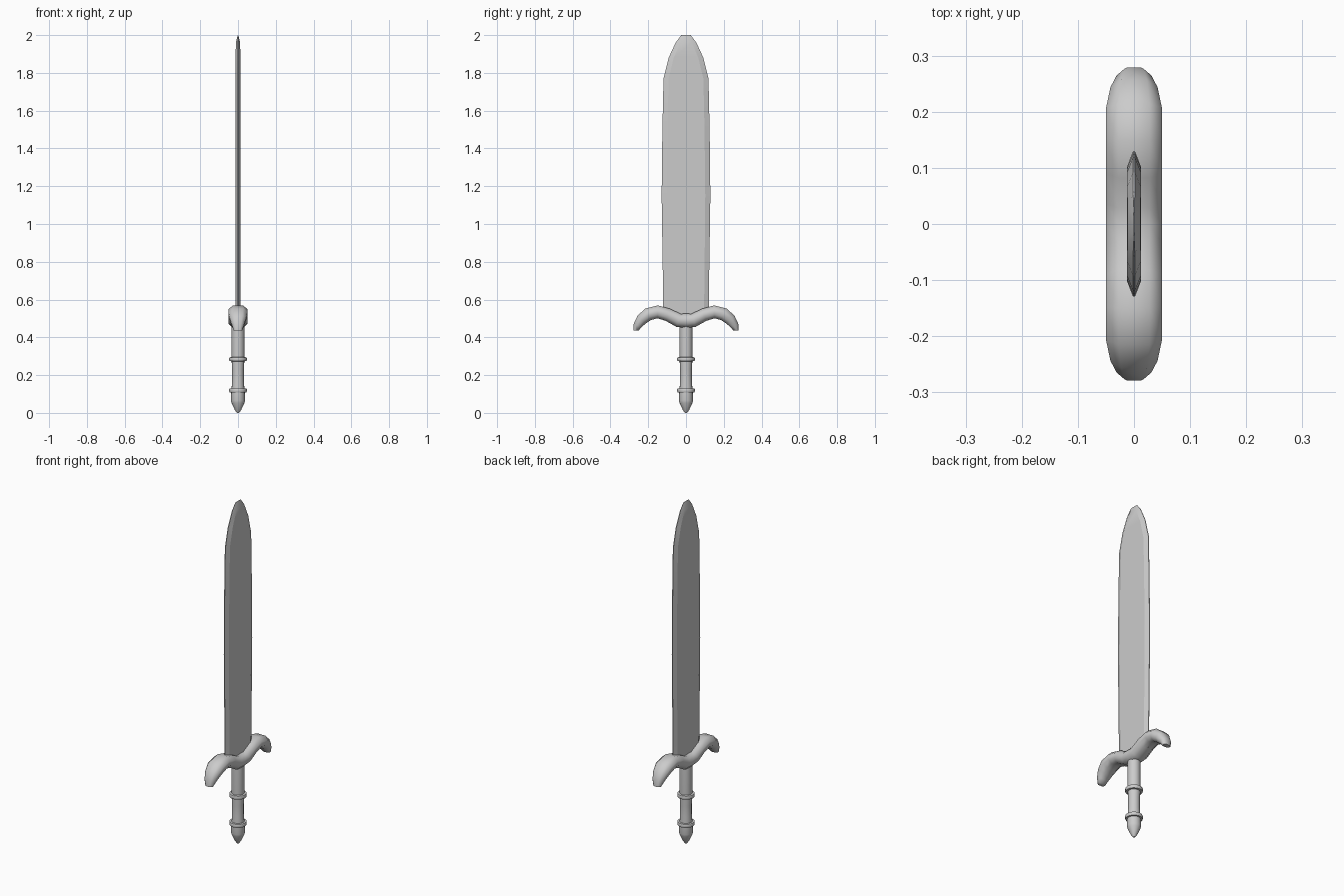
import bpy, bmesh
from math import cos, sin, pi, radians
from mathutils import Vector

if "Cube" in bpy.data.objects:
    bpy.data.objects.remove(bpy.data.objects["Cube"])


def loft(name, rings, angle):
    """Skin a list of equal-length closed rings and cap both ends."""
    bm = bmesh.new()
    vs = [[bm.verts.new(p) for p in r] for r in rings]
    n = len(vs[0])
    for a, b in zip(vs, vs[1:]):
        for i in range(n):
            j = (i + 1) % n
            bm.faces.new((a[i], a[j], b[j], b[i]))
    bm.faces.new(vs[0][::-1])
    bm.faces.new(vs[-1])
    bmesh.ops.recalc_face_normals(bm, faces=bm.faces)
    me = bpy.data.meshes.new(name)
    bm.to_mesh(me)
    bm.free()
    ob = bpy.data.objects.new(name, me)
    bpy.context.collection.objects.link(ob)
    bpy.ops.object.select_all(action='DESELECT')
    bpy.context.view_layer.objects.active = ob
    ob.select_set(True)
    bpy.ops.object.shade_smooth_by_angle(angle=radians(angle))
    return ob


def lathe(name, profile, sides=16):
    """Revolve (radius, z) points about the z axis."""
    return loft(name, [[(r * cos(2 * pi * i / sides), r * sin(2 * pi * i / sides), z)
                        for i in range(sides)] for r, z in profile], 40)


# Blade: (z, half width, bevel width, half thickness), flat faces with bevelled edges
blade = [(0.49, 0.120, 0.025, 0.0125), (0.75, 0.123, 0.025, 0.0125),
         (1.15, 0.129, 0.027, 0.0125), (1.50, 0.125, 0.027, 0.0125),
         (1.77, 0.119, 0.027, 0.0125), (1.88, 0.092, 0.027, 0.0125),
         (1.96, 0.055, 0.025, 0.0115), (2.00, 0.025, 0.012, 0.001)]
loft("blade", [[(t, w - b, z), (0.15 * t, w, z), (-0.15 * t, w, z), (-t, w - b, z),
                (-t, b - w, z), (-0.15 * t, -w, z), (0.15 * t, -w, z), (t, b - w, z)]
               for z, w, b, t in blade], 20)

# Crossguard: (y, z, half height, half depth) along one arm, mirrored for the other
arm = [(0.0, 0.488, 0.038, 0.050), (0.04, 0.490, 0.036, 0.050),
       (0.095, 0.519, 0.034, 0.050), (0.15, 0.535, 0.034, 0.050),
       (0.20, 0.522, 0.034, 0.050), (0.235, 0.494, 0.030, 0.042),
       (0.257, 0.462, 0.022, 0.031), (0.265, 0.436, 0.014, 0.022)]
path = [(-y, z, h, d) for y, z, h, d in arm[:0:-1]] + arm
rings = []
for i, (y, z, h, d) in enumerate(path):
    a, b = path[max(i - 1, 0)], path[min(i + 1, len(path) - 1)]
    t = Vector((0, b[0] - a[0], b[1] - a[1]))
    if i in (0, len(path) - 1):
        t = Vector((0, 0, t.z))
    t.normalize()
    up = Vector((0, -t.z, t.y))
    c = Vector((0, y, z))
    section = [(1, -0.4), (1, 0.4), (0.55, 1), (-0.55, 1),
               (-1, 0.4), (-1, -0.4), (-0.55, -1), (0.55, -1)]
    rings.append([c + up * (v * h) + Vector((u * d, 0, 0)) for u, v in section])
loft("crossguard", rings, 62)

# Grip, slightly waisted between the rings
lathe("grip", [(0.034, 0.10), (0.034, 0.13), (0.031, 0.17), (0.031, 0.23),
               (0.034, 0.28), (0.034, 0.49)])

# Grip rings
for name, z in (("lower_ring", 0.119), ("upper_ring", 0.284)):
    lathe(name, [(0.034, z - 0.011), (0.045, z - 0.010), (0.047, z - 0.005),
                 (0.047, z + 0.005), (0.045, z + 0.010), (0.034, z + 0.011)])

# Pommel with a pointed end
lathe("pommel", [(0.006, 0.0), (0.016, 0.014), (0.034, 0.053), (0.037, 0.065), (0.036, 0.115)])
